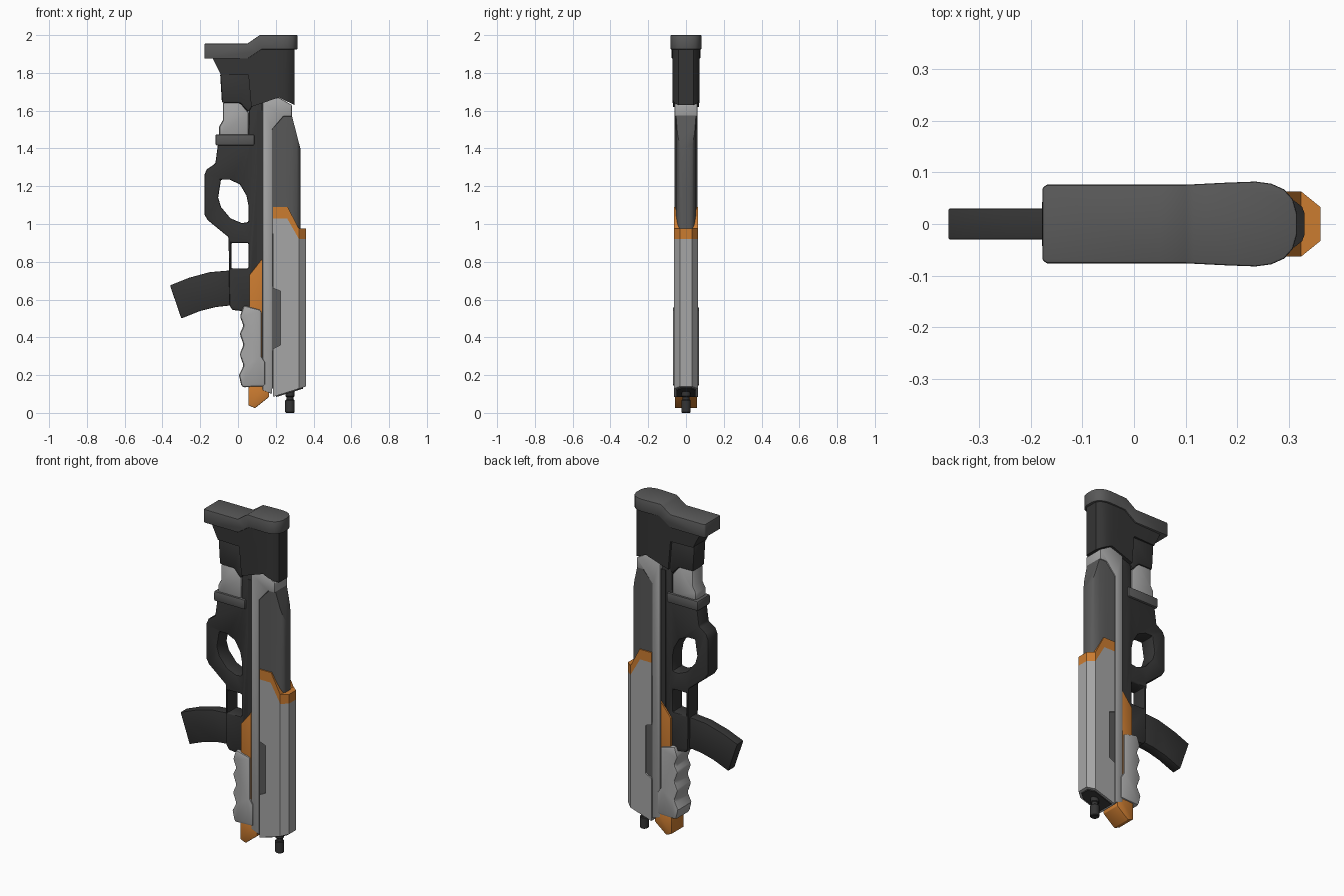
import bpy, bmesh, math

default = bpy.data.objects.get("Cube")
if default:
    bpy.data.objects.remove(default, do_unlink=True)


def material(name, r, g, b):
    m = bpy.data.materials.new(name)
    m.use_nodes = True
    m.diffuse_color = (r, g, b, 1)
    shader = next(n for n in m.node_tree.nodes if n.type == "BSDF_PRINCIPLED")
    shader.inputs["Base Color"].default_value = (r, g, b, 1)
    shader.inputs["Roughness"].default_value = 0.6
    return m


LIGHT = material("light_grey", 0.38, 0.38, 0.38)
MID = material("mid_grey", 0.1, 0.1, 0.1)
DARK = material("dark_grey", 0.035, 0.035, 0.035)
ORANGE = material("orange", 0.6, 0.2, 0.03)


def prism(name, points, sweep):
    """Extrude a closed outline of 3D points along a vector."""
    bm = bmesh.new()
    face = bm.faces.new([bm.verts.new(p) for p in points])
    result = bmesh.ops.extrude_face_region(bm, geom=[face])
    moved = [v for v in result["geom"] if isinstance(v, bmesh.types.BMVert)]
    bmesh.ops.translate(bm, verts=moved, vec=sweep)
    bmesh.ops.recalc_face_normals(bm, faces=bm.faces)
    mesh = bpy.data.meshes.new(name)
    bm.to_mesh(mesh)
    bm.free()
    obj = bpy.data.objects.new(name, mesh)
    bpy.context.collection.objects.link(obj)
    return obj


def side_prism(name, outline, half):
    return prism(name, [(x, -half, z) for x, z in outline], (0, 2 * half, 0))


def finish(obj, mat):
    """Bake the modifiers, then colour and shade the part."""
    graph = bpy.context.evaluated_depsgraph_get()
    mesh = bpy.data.meshes.new_from_object(obj.evaluated_get(graph))
    obj.modifiers.clear()
    obj.data = mesh
    mesh.materials.clear()
    mesh.materials.append(mat)
    for p in mesh.polygons:
        p.use_smooth = True
        p.material_index = 0
    mesh.set_sharp_from_angle(angle=math.radians(32))


def part(name, outline, half, mat, bevel=0.0, holes=(), section=None):
    """Side outline, optionally trimmed to a top section or pierced by holes."""
    obj = side_prism(name, outline, 0.2 if section else half)
    cutters = [(side_prism(name + "_cutter", h, 0.3), "DIFFERENCE") for h in holes]
    if section:
        ring = section + [(x, -y) for x, y in reversed(section)]
        trim = prism(name + "_trim", [(x, y, -1) for x, y in ring], (0, 0, 4))
        cutters.append((trim, "INTERSECT"))
    for cutter, operation in cutters:
        cutter.hide_render = True
        mod = obj.modifiers.new("cut", "BOOLEAN")
        mod.operation, mod.object, mod.solver = operation, cutter, "EXACT"
    if bevel:
        mod = obj.modifiers.new("bevel", "BEVEL")
        mod.width, mod.segments = bevel, 2
        mod.limit_method, mod.angle_limit = "ANGLE", math.radians(40)
    finish(obj, mat)
    for cutter, _ in cutters:
        bpy.data.objects.remove(cutter, do_unlink=True)
    return obj


def box(x0, x1, z0, z1):
    return [(x0, z0), (x1, z0), (x1, z1), (x0, z1)]


# Butt pad and stock
part("butt_pad", [(-.18, 1.955), (.05, 1.955), (.115, 2), (.32, 2), (.32, 1.925),
                  (.125, 1.925), (.05, 1.875), (-.18, 1.875)], 0, MID, 0.004,
     section=[(-.177, .07), (-.168, .076), (.1, .076), (.18, .08), (.235, .082),
              (.265, .078), (.29, .067), (.307, .048), (.315, .02)])
part("stock", [(-.135, 1.88), (.05, 1.88), (.125, 1.93), (.31, 1.93), (.31, 1.625),
               (.215, 1.67), (.13, 1.64), (.07, 1.62), (.055, 1.79), (-.09, 1.79)], 0, DARK,
     section=[(-.14, .06), (.05, .068), (.2, .072), (.25, .07), (.28, .06), (.3, .04)])
part("stock_collar", [(-.095, 1.8), (.06, 1.8), (.075, 1.62), (.055, 1.59),
                      (.01, 1.64), (-.085, 1.64)], .056, DARK, .012)
part("rear_sleeve", [(-.08, 1.65), (.01, 1.65), (.057, 1.59), (.057, 1.46),
                     (-.1, 1.46), (-.1, 1.515), (-.08, 1.55)], .05, LIGHT, .015)
part("sleeve_ring", box(-.12, .087, 1.415, 1.475), .06, MID, .01)

# Frame with thumb hole and trigger opening
thumb_hole = [(-.09, 1.235), (-.045, 1.235), (.01, 1.21), (.045, 1.15), (.055, 1.1),
              (.055, 1.01), (.02, 1.005), (-.04, 1.03), (-.09, 1.09), (-.105, 1.14)]
part("grip_frame", [(-.105, 1.43), (-.12, 1.32), (-.165, 1.29), (-.178, 1.26),
                    (-.178, 1.05), (-.16, 1.02), (-.05, .93), (-.045, .57),
                    (-.03, .545), (.06, .535), (.13, .535), (.13, 1.65),
                    (.06, 1.63), (.055, 1.43)], .048, DARK, .01,
     holes=[thumb_hole, box(-.035, .055, .765, .9)])
part("magazine", [(-.03, .755), (-.15, .745), (-.26, .715), (-.36, .675),
                  (-.3, .5), (-.2, .54), (-.12, .56), (-.03, .57)], .03, DARK, .004)

# Upper body
part("body_core", box(.1, .28, .13, 1.6), .05, DARK)
part("side_rail", [(.13, 1.645), (.215, 1.67), (.285, 1.63), (.285, 1.57), (.24, 1.57),
                   (.18, 1.5), (.18, .1), (.13, .12)], .06, LIGHT, .004)
part("barrel_shroud", [(.18, 1.5), (.25, 1.575), (.285, 1.575), (.33, 1.4),
                       (.33, .95), (.18, .95)], 0, MID,
     section=[(.17, .056), (.25, .056), (.285, .053), (.31, .045), (.325, .033), (.33, .02)])

# Handguard with its trim band and slot
guard_section = [(.18, .063), (.323, .063), (.36, .033)]
part("handguard", [(.185, 1.03), (.26, 1.03), (.323, .92), (.37, .92), (.37, .143),
                   (.185, .085), (.185, .34), (.225, .36), (.225, .645), (.185, .66)],
     0, LIGHT, section=guard_section)
part("handguard_band", [(.185, 1.09), (.263, 1.09), (.323, .975), (.37, .975),
                        (.37, .92), (.323, .92), (.26, 1.03), (.185, 1.03)],
     0, ORANGE, section=guard_section)
part("handguard_slot", box(.17, .24, .33, .67), .055, MID)
part("handguard_end", [(.2, .3), (.35, .3), (.35, .13), (.2, .083)], 0, DARK,
     section=[(.2, .05), (.315, .05), (.345, .026)])

# Foregrip and orange inserts
part("orange_panel", [(.06, .73), (.128, .815), (.128, .28), (.06, .28)], .058, ORANGE, .004)
part("foregrip", [(.03, .57), (.125, .545), (.125, .3), (.145, .27), (.145, .14),
                  (.02, .135), (.005, .2), (.03, .25), (.008, .31), (.03, .36),
                  (.008, .42), (.03, .46), (.01, .51)], .068, LIGHT, .014)
part("orange_foot", [(.055, .16), (.055, .04), (.09, .025), (.165, .085), (.165, .16)],
     .058, ORANGE, .003)

# Muzzle, stacked from three round sections
for name, radius, low, high in [("muzzle_tip", .025, 0, .07), ("muzzle_neck", .018, .06, .1),
                                ("muzzle_base", .024, .085, .2)]:
    bpy.ops.mesh.primitive_cylinder_add(vertices=20, radius=radius, depth=high - low,
                                        location=(.275, 0, (low + high) / 2))
    tube = bpy.context.object
    tube.name = name
    mod = tube.modifiers.new("bevel", "BEVEL")
    mod.width, mod.segments = .004, 1
    finish(tube, DARK)
